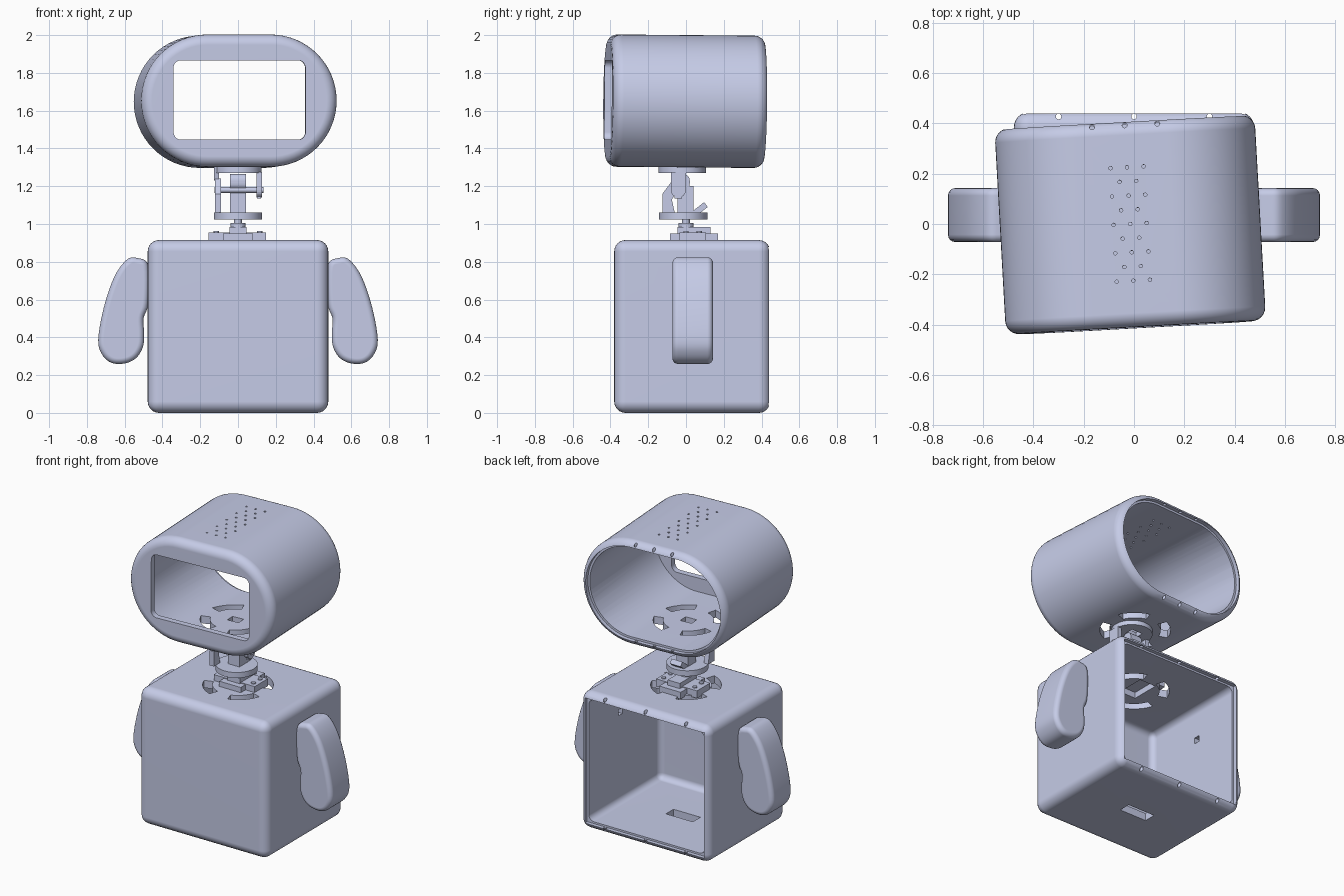
import bpy, bmesh
from math import sin, cos, pi, radians
from mathutils import Vector

default = bpy.data.objects.get("Cube")
if default:
    bpy.data.objects.remove(default, do_unlink=True)

SHELL = (0.59, 0.63, 0.84, 1)
shell = bpy.data.materials.new("pale blue grey")
shell.use_nodes = True
shell.diffuse_color = SHELL
shell.node_tree.nodes["Principled BSDF"].inputs["Base Color"].default_value = SHELL


# ---- helpers ----
def activate(ob):
    bpy.ops.object.select_all(action='DESELECT')
    ob.select_set(True)
    bpy.context.view_layer.objects.active = ob


def prism(name, pts, axis, lo, hi, bevel=0, segs=5):
    """Extrude a 2D outline along an axis, with optional rounded rims."""
    place = {'X': lambda u, v: (lo, u, v), 'Y': lambda u, v: (u, lo, v),
             'Z': lambda u, v: (u, v, lo)}[axis]
    step = Vector([(hi - lo) * (axis == a) for a in 'XYZ'])
    bm = bmesh.new()
    face = bm.faces.new([bm.verts.new(place(u, v)) for u, v in pts])
    top = bmesh.ops.extrude_face_region(bm, geom=[face])['geom']
    bmesh.ops.translate(bm, vec=step, verts=[v for v in top if isinstance(v, bmesh.types.BMVert)])
    bmesh.ops.recalc_face_normals(bm, faces=bm.faces)
    me = bpy.data.meshes.new(name)
    bm.to_mesh(me)
    bm.free()
    me.materials.append(shell)
    ob = bpy.data.objects.new(name, me)
    bpy.context.collection.objects.link(ob)
    if bevel:
        mod = ob.modifiers.new("round", 'BEVEL')
        mod.width, mod.segments = bevel, segs
        mod.limit_method, mod.angle_limit = 'ANGLE', radians(40)
        activate(ob)
        bpy.ops.object.modifier_apply(modifier=mod.name)
    return ob


def box(name, x0, x1, y0, y1, z0, z1, bevel=0, segs=5):
    return prism(name, [(x0, y0), (x1, y0), (x1, y1), (x0, y1)], 'Z', z0, z1, bevel, segs)


def arc(cx, cy, r, a0, a1, n):
    return [(cx + r * cos(a0 + (a1 - a0) * i / n), cy + r * sin(a0 + (a1 - a0) * i / n))
            for i in range(n + 1)]


def disc(name, x, y, r, z0, z1, n=32):
    return prism(name, arc(x, y, r, 0, 2 * pi, n)[:-1], 'Z', z0, z1)


def stadium(half, r):
    return arc(half, 0, r, -pi / 2, pi / 2, 32) + arc(-half, 0, r, pi / 2, 3 * pi / 2, 32)


def round_rect(x0, x1, y0, y1, r):
    return (arc(x1 - r, y1 - r, r, 0, pi / 2, 5) + arc(x0 + r, y1 - r, r, pi / 2, pi, 5)
            + arc(x0 + r, y0 + r, r, pi, 1.5 * pi, 5) + arc(x1 - r, y0 + r, r, 1.5 * pi, 2 * pi, 5))


def cut(ob, cutters):
    for c in cutters:
        mod = ob.modifiers.new("cut", 'BOOLEAN')
        mod.operation, mod.solver, mod.object = 'DIFFERENCE', 'EXACT', c
        activate(ob)
        bpy.ops.object.modifier_apply(modifier=mod.name)
        bpy.data.objects.remove(c, do_unlink=True)


def smooth(ob):
    activate(ob)
    bpy.ops.object.shade_smooth_by_angle(angle=radians(35))
    ob.modifiers.new("even shading", 'WEIGHTED_NORMAL').keep_sharp = True


def ring_slots(z0, z1):
    """Four curved slots on the diagonals."""
    slots = []
    for k in range(4):
        a, w = pi / 4 + k * pi / 2, radians(27)
        outline = arc(0, 0, 0.215, a - w, a + w, 10) + arc(0, 0, 0.155, a + w, a - w, 10)
        slots.append(prism("slot_cutter", outline, 'Z', z0, z1))
    return slots


def catmull(pts, n=5):
    out = []
    for i in range(len(pts)):
        p0, p1, p2, p3 = [Vector(pts[(i + k) % len(pts)]) for k in (-1, 0, 1, 2)]
        for j in range(n):
            t = j / n
            out.append(tuple(0.5 * (2 * p1 + (p2 - p0) * t + (2 * p0 - 5 * p1 + 4 * p2 - p3) * t * t
                                    + (3 * p1 - p0 - 3 * p2 + p3) * t ** 3)))
    return out


# ---- body: hollow rounded box, open at the back ----
body = box("body", -0.478, 0.478, -0.38, 0.445, 0, 0.915, 0.06, 6)
cut(body, [box("cavity_cutter", -0.43, 0.43, -0.335, 0.6, 0.05, 0.865, 0.04, 4),
           box("recess_cutter", -0.442, 0.442, 0.415, 0.6, 0.038, 0.877),
           box("floor_slot_cutter", -0.1, 0.1, -0.01, 0.07, -0.1, 0.1),
           box("motor_hole_cutter", -0.06, 0.06, -0.06, 0.13, 0.8, 1)]
    + [box("arm_hole_cutter", s * 0.46 - 0.04, s * 0.46 + 0.04, 0.06, 0.1, 0.63, 0.67) for s in (-1, 1)]
    + [disc("screw_cutter", x, 0.427, 0.011, -0.1, 1, 12) for x in (-0.3, 0, 0.3)]
    + ring_slots(0.8, 1))
smooth(body)

# ---- arms ----
curve_part = catmull([(0.475, 0.78), (0.535, 0.82), (0.59, 0.81), (0.655, 0.72), (0.71, 0.56),
                      (0.74, 0.39), (0.72, 0.31), (0.67, 0.265), (0.60, 0.262), (0.54, 0.29),
                      (0.503, 0.35), (0.497, 0.42), (0.5, 0.5), (0.475, 0.58)])
for side, label in ((1, "left"), (-1, "right")):
    smooth(prism(label + "_arm", [(side * x, z) for x, z in curve_part], 'Y', -0.072, 0.143, 0.03, 4))

# ---- head: hollow rounded tube with a screen opening ----
HALF, R, D = 0.168, 0.35, 0.41
head = prism("head", stadium(HALF, R), 'Y', -D, D, 0.055, 6)
vents = []
for row in range(9):
    for x in ((-0.066, 0, 0.066) if row % 2 == 0 else (-0.033, 0.033)):
        vents.append(disc("vent_cutter", x, (row - 4) * 0.0565, 0.007, 0.2, 0.5, 10))
cut(head, [prism("cavity_cutter", stadium(HALF, R - 0.05), 'Y', -D + 0.04, 0.6),
           prism("recess_cutter", stadium(HALF, R - 0.036), 'Y', D - 0.03, 0.6),
           prism("window_cutter", round_rect(-0.35, 0.35, -0.207, 0.213, 0.04), 'Y', -0.6, -0.2),
           box("cable_hole_cutter", -0.04, 0.04, -0.03, 0.03, -0.5, -0.2)]
    + [disc("screw_cutter", x, D - 0.017, 0.01, -0.5, 0.5, 12) for x in (-0.13, 0, 0.13)]
    + ring_slots(-0.5, -0.2) + vents)
head.location = (-0.015, -0.003, 1.65)
head.rotation_euler = (radians(-0.5), 0, radians(3.2))
smooth(head)

# ---- neck: motor mount, turntable and tilting brackets ----
mount = [box("motor_mount", -0.08, 0.08, -0.085, 0.17, 0.905, 0.95),
         box("mount_flange", -0.155, 0.148, -0.035, 0.105, 0.905, 0.955),
         box("motor_cap", -0.045, 0.045, -0.045, 0.13, 0.95, 0.985),
         disc("motor_hub", 0, 0, 0.04, 0.98, 1.005, 24),
         disc("motor_shaft", 0, 0, 0.02, 1.0, 1.03, 16)]
for x in (-0.115, 0.115):
    for y in (0, 0.07):
        disc("mount_bolt", x, y, 0.014, 0.95, 0.963, 12)
smooth(disc("turntable", 0, -0.015, 0.128, 1.025, 1.062, 48))
top_plate = disc("head_plate", 0, -0.02, 0.125, 1.27, 1.305, 48)
cut(top_plate, [box("cable_hole_cutter", -0.04, 0.04, -0.03, 0.03, 1.2, 1.4)])
smooth(top_plate)

# Tilt motor standing on the turntable
box("tilt_motor", -0.042, 0.042, -0.045, 0.04, 1.06, 1.2)
prism("tilt_motor_head", round_rect(-0.06, 0.02, 1.18, 1.265, 0.035), 'X', -0.042, 0.042)
pivot = arc(-0.04, 1.18, 0.016, 0, 2 * pi, 16)[:-1]
prism("tilt_axle", pivot, 'X', -0.125, 0.135)

# Slanted bracket rising from the turntable
prism("turntable_bracket", [(-0.125, 1.06), (-0.06, 1.06), (-0.075, 1.13), (-0.02, 1.215),
                            (-0.065, 1.24), (-0.125, 1.16)], 'X', -0.122, -0.09)
# Hanging strap under the head, rounded at its lower end
strap = [(0, 1.275), (-0.08, 1.275)] + arc(-0.04, 1.18, 0.04, pi, 2 * pi, 12)
prism("head_strap", strap, 'X', 0.098, 0.128)
box("head_strap_hook", 0.1, 0.122, -0.06, -0.02, 1.135, 1.16)
prism("rear_strap", [(y, z + 0.03) for y, z in strap[:2]] + [(-0.065, 1.23), (-0.015, 1.23)],
      'X', -0.128, -0.1)
tilt_link = box("tilt_link", -0.04, 0.04, -0.045, 0.045, -0.016, 0.016)
tilt_link.location = (0, 0.07, 1.075)
tilt_link.rotation_euler = (radians(38), 0, 0)
